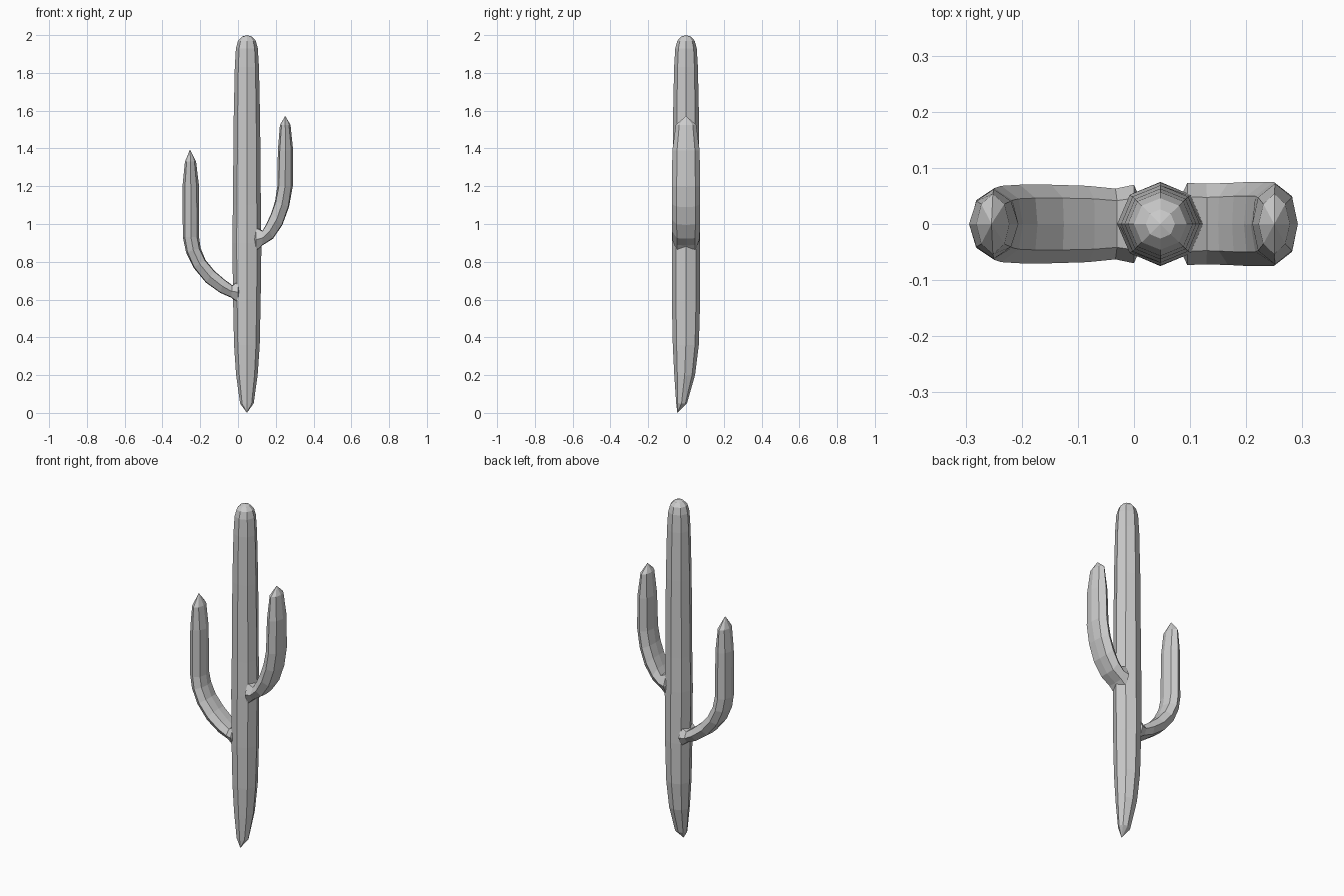
import bpy, bmesh, math
from mathutils import Vector


def loft(name, rings, start_tip, end_tip):
    """Skin equal-length rings of points and close both ends with a point."""
    bm = bmesh.new()
    loops = [[bm.verts.new(p) for p in ring] for ring in rings]
    n = len(loops[0])
    for a, b in zip(loops, loops[1:]):
        for i in range(n):
            j = (i + 1) % n
            bm.faces.new((a[i], a[j], b[j], b[i]))
    for loop, tip in ((loops[0], start_tip), (loops[-1], end_tip)):
        v = bm.verts.new(tip)
        for i in range(n):
            bm.faces.new((loop[i], loop[(i + 1) % n], v))
    bmesh.ops.recalc_face_normals(bm, faces=bm.faces)
    mesh = bpy.data.meshes.new(name)
    bm.to_mesh(mesh)
    bm.free()
    obj = bpy.data.objects.new(name, mesh)
    bpy.context.collection.objects.link(obj)
    return obj


# Trunk: octagonal column, (z, half width, front y, back y)
CX = 0.047
trunk_profile = [
    (0.05, 0.036, -0.052, 0.005), (0.20, 0.057, -0.062, 0.048),
    (0.36, 0.068, -0.070, 0.068), (0.60, 0.073, -0.075, 0.075),
    (0.90, 0.077, -0.074, 0.074), (1.10, 0.074, -0.071, 0.071),
    (1.55, 0.070, -0.069, 0.069), (1.83, 0.064, -0.063, 0.063),
    (1.93, 0.058, -0.057, 0.057), (1.97, 0.047, -0.046, 0.046),
    (1.992, 0.026, -0.026, 0.026),
]
rings = []
for z, rx, y0, y1 in trunk_profile:
    cy, ry = (y0 + y1) / 2, (y1 - y0) / 2
    rings.append([(CX + rx * math.cos(k * math.pi / 4),
                   cy + ry * math.sin(k * math.pi / 4), z) for k in range(8)])
loft("trunk", rings, (CX, -0.046, 0.0), (CX, 0, 2.0))


# Arms: flattened octagon swept between an outer and an inner outline
SECTION = [(1, -0.66), (1, 0), (1, 0.66), (0, 1), (-1, 0.66), (-1, 0), (-1, -0.66), (0, -1)]


def arm(name, stations, base, tip):
    """stations: (outer x, outer z, inner x, inner z, half depth, roundness)."""
    rings = []
    for ox, oz, ix, iz, hy, rnd in stations:
        outer, inner = Vector((ox, 0, oz)), Vector((ix, 0, iz))
        mid, half = (outer + inner) / 2, (outer - inner) / 2
        ring = []
        for u, v in SECTION:
            if abs(v) == 0.66:
                u *= 1 - rnd
            ring.append(mid + half * u + Vector((0, hy * v, 0)))
        rings.append(ring)
    loft(name, rings, base, tip)


arm("left_arm", [
    (0.000, 0.580, 0.000, 0.700, 0.070, 0.1),
    (-0.036, 0.610, -0.030, 0.676, 0.063, 0.1),
    (-0.095, 0.636, -0.070, 0.705, 0.068, 0.08),
    (-0.170, 0.690, -0.125, 0.752, 0.070, 0.08),
    (-0.235, 0.768, -0.172, 0.810, 0.070, 0.12),
    (-0.275, 0.850, -0.198, 0.872, 0.068, 0.2),
    (-0.292, 0.930, -0.206, 0.930, 0.064, 0.25),
    (-0.294, 1.200, -0.206, 1.200, 0.062, 0.3),
    (-0.281, 1.330, -0.222, 1.330, 0.054, 0.3),
], (0.03, 0, 0.65), (-0.254, 0, 1.395))

arm("right_arm", [
    (0.095, 0.850, 0.095, 0.985, 0.073, 0.1),
    (0.128, 0.886, 0.130, 0.965, 0.072, 0.08),
    (0.185, 0.922, 0.150, 1.000, 0.073, 0.08),
    (0.235, 0.995, 0.175, 1.055, 0.075, 0.08),
    (0.270, 1.090, 0.196, 1.120, 0.075, 0.12),
    (0.290, 1.200, 0.208, 1.200, 0.075, 0.2),
    (0.292, 1.390, 0.211, 1.390, 0.072, 0.25),
    (0.278, 1.525, 0.222, 1.525, 0.054, 0.3),
], (0.06, 0, 0.92), (0.250, 0, 1.572))
